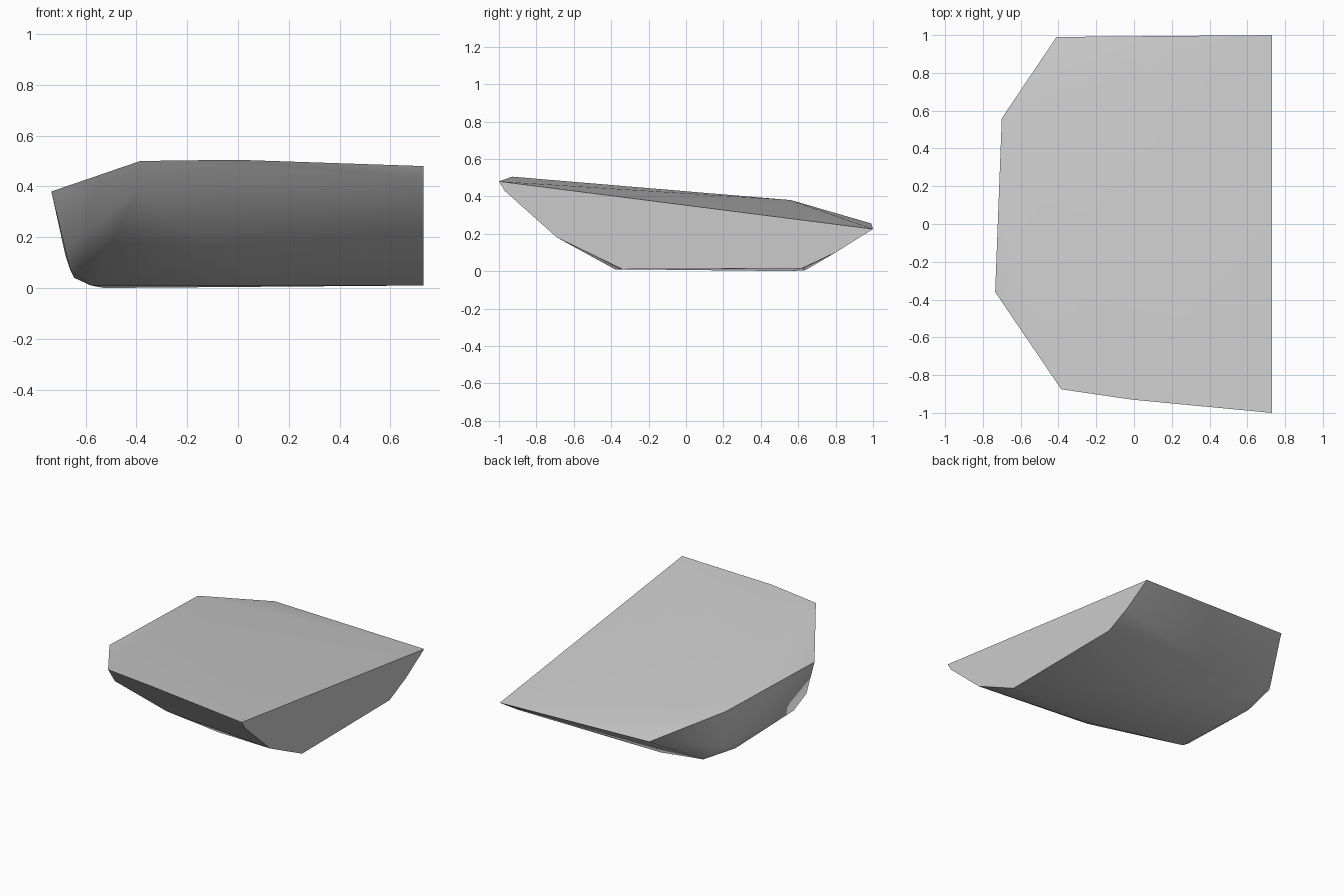
import bpy
import bmesh
import math

default_cube = bpy.data.objects.get("Cube")
if default_cube:
    bpy.data.objects.remove(default_cube, do_unlink=True)

# One plain stone grey
stone_grey = bpy.data.materials.new("stone_grey")
stone_grey.use_nodes = True
colour = (0.6, 0.6, 0.6, 1.0)
stone_grey.diffuse_color = colour
shader = next(n for n in stone_grey.node_tree.nodes if n.type == 'BSDF_PRINCIPLED')
shader.inputs["Base Color"].default_value = colour
shader.inputs["Roughness"].default_value = 0.8

# Flat broken side of the rock, as a (y, z) profile on a plane of constant x
FLAT_X = 0.73
flat_side = [(-1, .48), (-.97, .43), (-.69, .18), (-.34, .01),
             (.62, .015), (.8, .1), (1, .225)]

# Rim of the sloping top
top_rim = [(-.41, .99, .255), (-.7, .56, .38), (-.735, -.36, .38),
           (-.385, -.875, .5), (-.01, -.93, .505)]

# Rounded front slope
front_slope = [(-.4, -.78, .38), (-.12, -.61, .18), (.12, -.38, .01)]

# Narrow end and underside
end_corners = [(-.68, .55, .13), (-.68, -.35, .15), (-.66, -.24, .07), (-.645, .38, .04)]
underside = [(-.58, -.2, .01), (-.526, .56, 0), (-.25, .638, .005)]

# Wrap the corners into one solid chunk
bm = bmesh.new()
corners = [(FLAT_X, y, z) for y, z in flat_side]
corners += top_rim + front_slope + end_corners + underside
for corner in corners:
    bm.verts.new(corner)
hull = bmesh.ops.convex_hull(bm, input=list(bm.verts))
loose = [v for v in bm.verts if not v.link_faces]
bmesh.ops.delete(bm, geom=loose, context='VERTS')

# Merge the flat side into a single face
bmesh.ops.dissolve_limit(bm, angle_limit=math.radians(1),
                         verts=list(bm.verts), edges=list(bm.edges))
bmesh.ops.recalc_face_normals(bm, faces=list(bm.faces))

mesh = bpy.data.meshes.new("rock_slab")
bm.to_mesh(mesh)
bm.free()
mesh.materials.append(stone_grey)

rock_slab = bpy.data.objects.new("rock_slab", mesh)
bpy.context.collection.objects.link(rock_slab)

# Soft facets with crisp rims
bpy.ops.object.select_all(action='DESELECT')
rock_slab.select_set(True)
bpy.context.view_layer.objects.active = rock_slab
bpy.ops.object.shade_smooth_by_angle(angle=math.radians(42))
